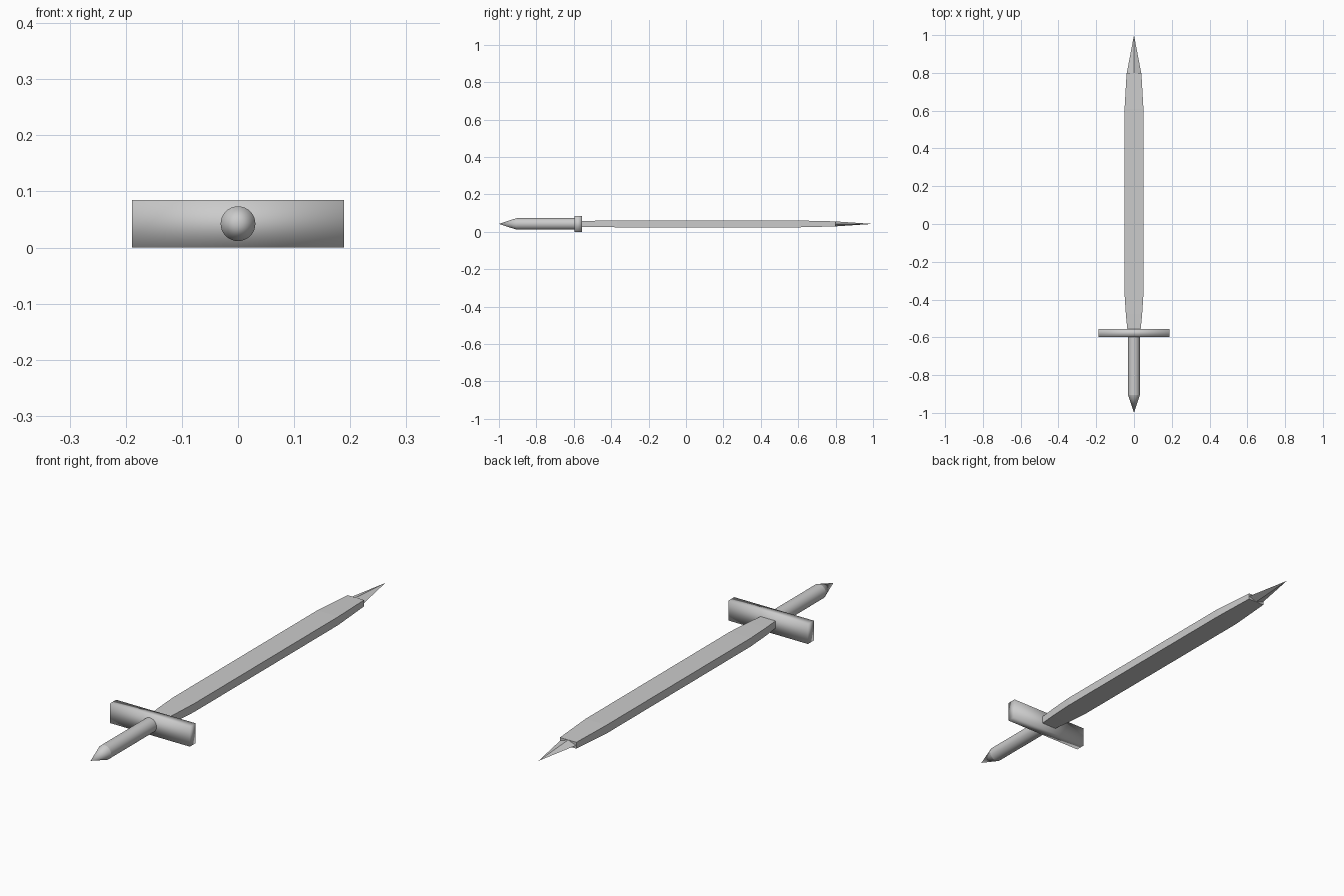
import bpy, bmesh
from math import cos, sin, pi

if "Cube" in bpy.data.objects:
    bpy.data.objects.remove(bpy.data.objects["Cube"])

ZC = 0.0425  # height of the sword's long axis


def loft(name, rings, smooth=False):
    """Skin closed rings of points; single-point rings become tips."""
    bm = bmesh.new()
    loops = [[bm.verts.new(p) for p in ring] for ring in rings]
    for a, b in zip(loops, loops[1:]):
        n = max(len(a), len(b))
        for i in range(n):
            j = (i + 1) % n
            quad = [a[i % len(a)], a[j % len(a)], b[j % len(b)], b[i % len(b)]]
            bm.faces.new(list(dict.fromkeys(quad)))
    for end in (loops[0], loops[-1]):
        if len(end) > 2:
            bm.faces.new(end)
    bmesh.ops.recalc_face_normals(bm, faces=bm.faces)
    for f in bm.faces:
        f.smooth = smooth
    mesh = bpy.data.meshes.new(name)
    bm.to_mesh(mesh)
    bm.free()
    ob = bpy.data.objects.new(name, mesh)
    bpy.context.collection.objects.link(ob)
    return ob


def rect(y, w, h):
    return [(sx * w, y, ZC + sz * h) for sx, sz in ((-1, -1), (1, -1), (1, 1), (-1, 1))]


def ellipse(y, w, h, n):
    return [(w * cos(2 * pi * i / n), y, ZC + h * sin(2 * pi * i / n)) for i in range(n)]


# Blade: flat bar narrowing at both ends (y, half width, half thickness)
stations = [(-0.56, 0.035, 0.0155), (-0.48, 0.043, 0.017), (-0.37, 0.05, 0.018),
            (0.61, 0.05, 0.018), (0.80, 0.039, 0.0135)]
loft("blade", [rect(*s) for s in stations])

# Blade tip: diamond-section spike
loft("blade_tip", [ellipse(0.795, 0.039, 0.0135, 4), [(0, 1.0, ZC)]])

# Crossguard: smooth-shaded plain bar
loft("crossguard", [rect(-0.597, 0.189, ZC), rect(-0.557, 0.189, ZC)], smooth=True)

# Grip: round rod
grip = loft("grip", [ellipse(-0.905, 0.031, 0.031, 32), ellipse(-0.58, 0.031, 0.031, 32)], smooth=True)

# Pommel: pointed cone end
pommel = loft("pommel", [ellipse(-0.905, 0.031, 0.031, 32), [(0, -1.0, ZC)]], smooth=True)

# Keep the end rims crisp
for ob in (grip, pommel):
    bpy.ops.object.select_all(action='DESELECT')
    ob.select_set(True)
    bpy.context.view_layer.objects.active = ob
    bpy.ops.object.shade_smooth_by_angle()
